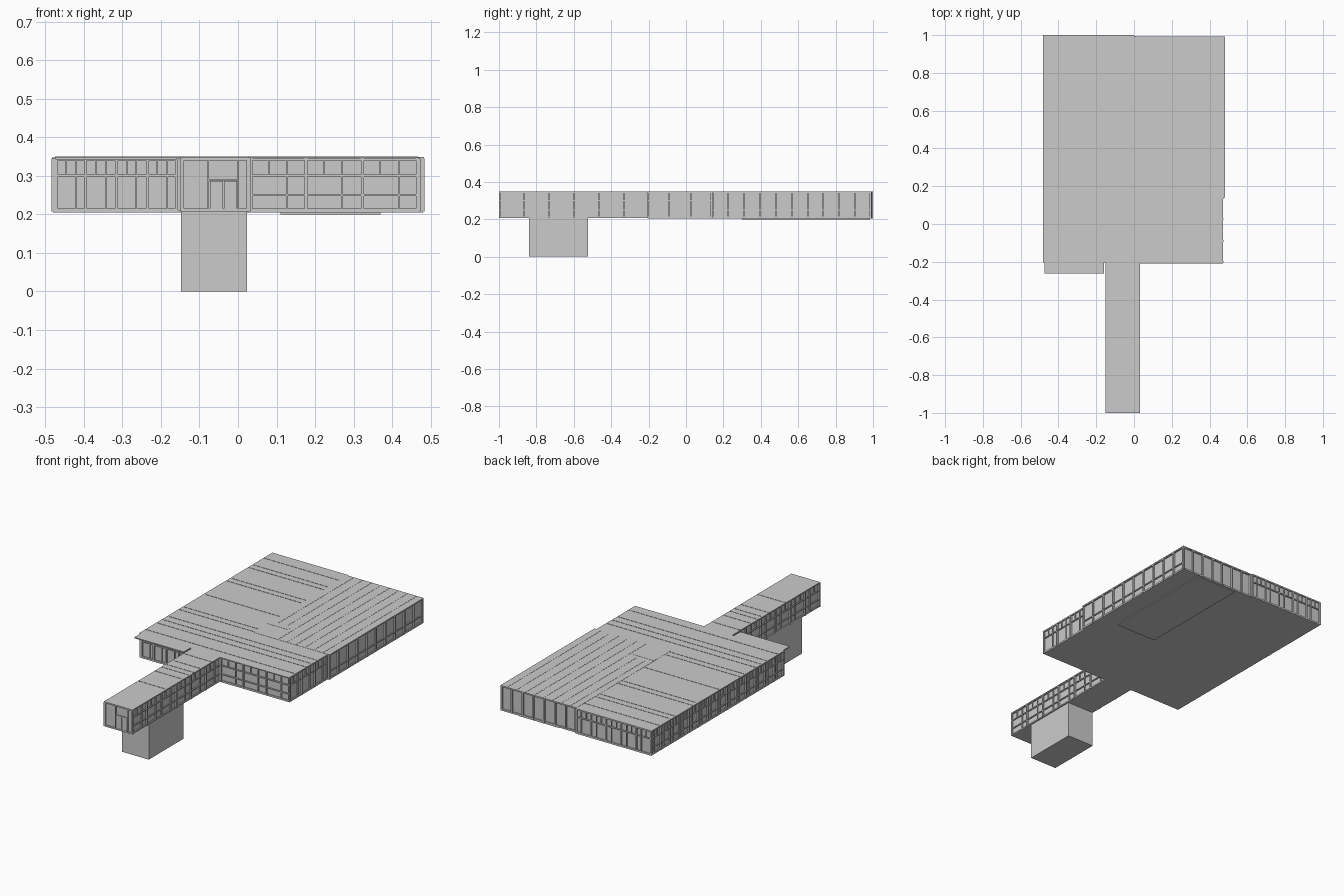
import bpy, bmesh
from mathutils import Matrix, Vector

if "Cube" in bpy.data.objects:
    bpy.data.objects.remove(bpy.data.objects["Cube"])


def boxes(name, spans):
    """One object from a list of (x0, x1, y0, y1, z0, z1) boxes."""
    bm = bmesh.new()
    for x0, x1, y0, y1, z0, z1 in spans:
        m = Matrix.Translation(((x0 + x1) / 2, (y0 + y1) / 2, (z0 + z1) / 2))
        m = m @ Matrix.Diagonal((x1 - x0, y1 - y0, z1 - z0, 1))
        bmesh.ops.create_cube(bm, size=1, matrix=m)
    me = bpy.data.meshes.new(name)
    bm.to_mesh(me)
    bm.free()
    ob = bpy.data.objects.new(name, me)
    bpy.context.collection.objects.link(ob)
    return ob


BOT, SILL, TOP = 0.207, 0.30, 0.345
D = 0.006   # depth of the facade frames


def facade(name, axis, outer, side, a, b, n, rails=(SILL,), twin=False, proud=0.003):
    """Posts and rails on a wall running a..b along axis; side = outward sign."""
    spans = []

    def bar(u0, u1, z0, z1, extra=0.0):
        v0, v1 = sorted((outer - side * D * 1.3, outer + side * extra))
        spans.append((u0, u1, v0, v1, z0, z1) if axis == 'x' else (v0, v1, u0, u1, z0, z1))

    bar(a, b, BOT, BOT + 0.008)
    bar(a, b, TOP - 0.005, TOP)
    for z in rails:
        bar(a, b, z - 0.003, z + 0.003)
    step = (b - a) / n
    for i in range(n + 1):
        u = min(max(a + i * step, a + 0.004), b - 0.004)
        bar(u - 0.004, u + 0.004, BOT, TOP, proud)
        if twin and i < n:      # narrow casement beside each main bay
            bar(u + step * 0.30, u + step * 0.30 + 0.004, SILL, TOP)
            bar(u + step * 0.62, u + step * 0.62 + 0.004, BOT, TOP)
    return boxes(name, spans)


# Solid wall cores, recessed behind the frames
boxes("classroom_walls", [(-0.48 + D, 0.01, -0.2 + D, 1 - D, BOT, TOP)])
boxes("entrance_wing_walls", [(0.0, 0.47 - D, -0.205 + D, 0.15, BOT, TOP)])
boxes("hall_walls", [(0.0, 0.48 - D, 0.14, 0.99 - D, BOT, TOP)])
boxes("corridor_walls", [(-0.148 + D, 0.03 - D, -1 + D, -0.19, 0.21, TOP)])
boxes("basement", [(-0.148, 0.023, -0.84, -0.525, 0, 0.212)])

# Floors
boxes("floor_slabs", [(-0.48, 0.0, -0.2, 1.0, 0.205, 0.211),
                      (0.0, 0.47, -0.205, 0.14, 0.205, 0.211),
                      (0.0, 0.48, 0.14, 0.99, 0.205, 0.211),
                      (-0.148, 0.03, -1.0, -0.2, 0.207, 0.213)])
boxes("hall_underfloor_plate", [(0.11, 0.37, 0.30, 0.985, 0.200, 0.207)])

# Roofs, with the overhang at the front left
boxes("classroom_roof", [(-0.482, 0.0, -0.205, 1.0, 0.343, 0.348),
                         (-0.473, -0.16, -0.263, -0.2, 0.342, 0.348)])
boxes("entrance_roof", [(0.0, 0.47, -0.21, 0.14, 0.343, 0.348)])
boxes("hall_roof", [(0.0, 0.482, 0.14, 0.992, 0.342, 0.349)])
boxes("corridor_roof", [(-0.15, 0.032, -1.0, -0.2, 0.343, 0.348)])

# Thin roof seams
seams = [(-0.475, 0.0, y) for y in (0.92, 0.82, 0.78, 0.62, 0.58, 0.38, 0.19, 0.15)]
seams += [(-0.475, 0.465, y) for y in (0.05, 0.0, -0.05, -0.15)]
seams += [(-0.145, 0.028, y) for y in (-0.28, -0.38, -0.44, -0.48, -0.54, -0.69)]
boxes("cross_roof_seams", [(a, b, y - 0.002, y + 0.002, 0.347, 0.3495) for a, b, y in seams])
boxes("hall_roof_seams", [(x - 0.0015, x + 0.0015, 0.31 if x < 0.1 else 0.145, 0.99, 0.348, 0.35)
                          for x in [0.04 + 0.057 * i for i in range(8)]])
boxes("hall_roof_step", [(0.0, 0.13, 0.268, 0.288, 0.348, 0.35)])

# Facades of the classroom block
facade("classroom_left_facade", 'y', -0.48, -1, -0.2, 1.0, 14, (0.245, SILL), True)
facade("classroom_back_facade", 'x', 1.0, 1, -0.48, 0.0, 5, (SILL,), True, 0)
facade("classroom_front_facade", 'x', -0.2, -1, -0.475, -0.155, 4, (SILL,), True)

# Facades of the entrance wing
facade("entrance_front_facade", 'x', -0.205, -1, 0.03, 0.47, 3, (0.25, SILL), True)
facade("entrance_right_facade", 'y', 0.47, 1, -0.205, 0.14, 3, (SILL,), True)

# Facades of the hall: tall bays
facade("hall_back_facade", 'x', 0.99, 1, 0.0, 0.48, 7, ())
facade("hall_right_facade", 'y', 0.48, 1, 0.14, 0.99, 10, (0.25,))

# Facades of the corridor
facade("corridor_left_facade", 'y', -0.148, -1, -1.0, -0.2, 6, (0.25, SILL), True)
facade("corridor_right_facade", 'y', 0.03, 1, -1.0, -0.2, 6, (0.25, SILL), True)
facade("corridor_front_facade", 'x', -1.0, -1, -0.148, 0.03, 1, (), False, 0)

# Corridor end door with its frame
boxes("door_frame", [(-0.079, -0.075, -1.0, -0.99, 0.21, 0.34),
                     (-0.001, 0.003, -1.0, -0.99, 0.21, 0.34),
                     (-0.075, -0.001, -1.0, -0.99, 0.288, 0.292)])
boxes("door_leaves", [(-0.073, -0.039, -0.998, -0.99, 0.212, 0.287),
                      (-0.036, -0.003, -0.998, -0.99, 0.212, 0.287)])
